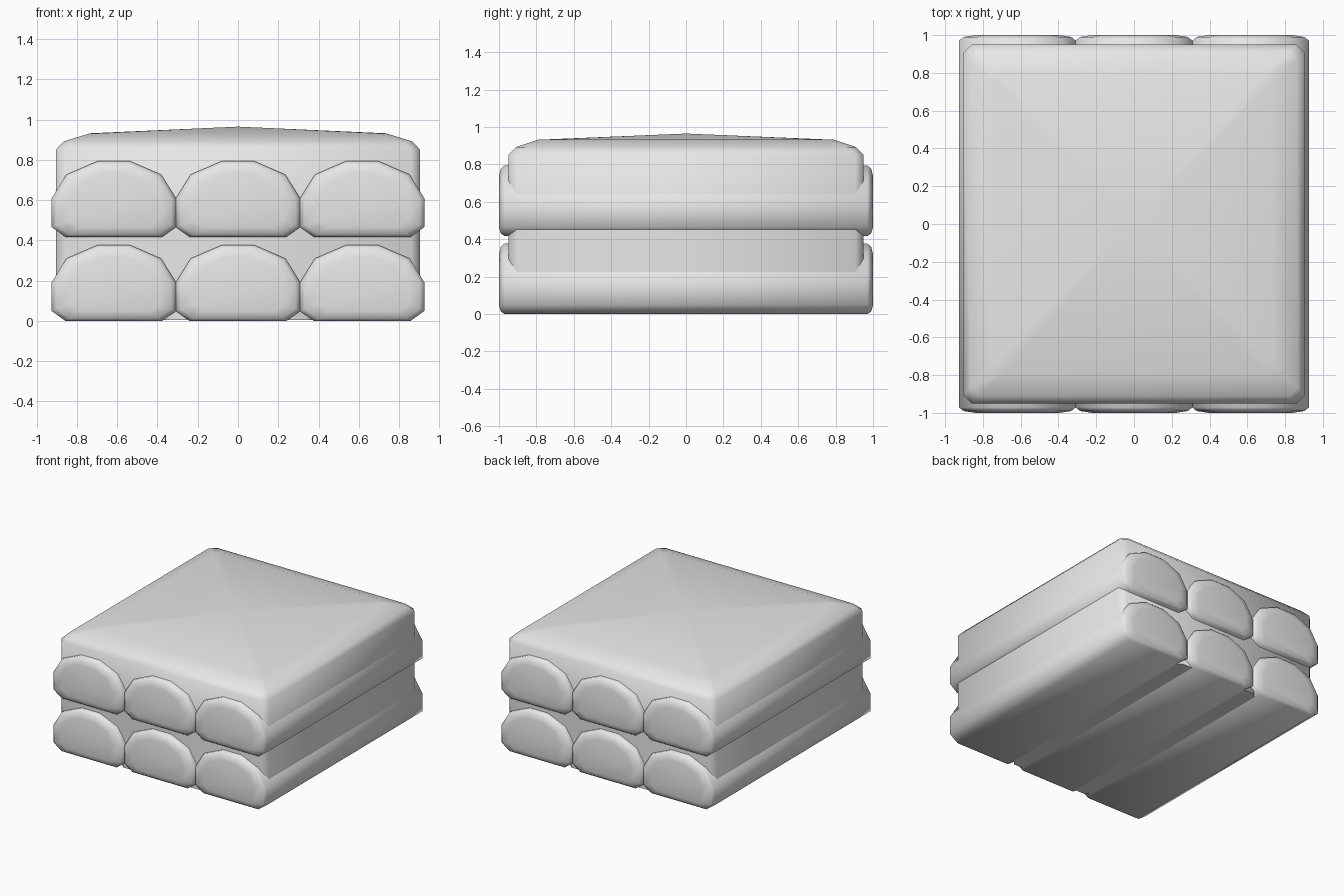
import bpy, bmesh
from math import radians

cube = bpy.data.objects.get("Cube")
if cube:
    bpy.data.objects.remove(cube, do_unlink=True)

grey = bpy.data.materials.new("plain_grey")
grey.use_nodes = True
grey.diffuse_color = (0.8, 0.8, 0.8, 1)
grey.node_tree.nodes["Principled BSDF"].inputs["Base Color"].default_value = grey.diffuse_color


def loft(name, rings, angle, peak=None):
    """Skin matching rings of points; cap both ends, the last one with an optional peak."""
    bm = bmesh.new()
    loops = [[bm.verts.new(p) for p in ring] for ring in rings]
    n = len(loops[0])
    for a, b in zip(loops, loops[1:]):
        for i in range(n):
            j = (i + 1) % n
            bm.faces.new((a[i], a[j], b[j], b[i]))
    bm.faces.new(loops[0][::-1])
    if peak:
        tip = bm.verts.new(peak)
        for i in range(n):
            bm.faces.new((loops[-1][i], loops[-1][(i + 1) % n], tip))
    else:
        bm.faces.new(loops[-1])
    bmesh.ops.recalc_face_normals(bm, faces=bm.faces[:])
    mesh = bpy.data.meshes.new(name)
    bm.to_mesh(mesh)
    bm.free()
    mesh.materials.append(grey)
    obj = bpy.data.objects.new(name, mesh)
    bpy.context.collection.objects.link(obj)
    bpy.ops.object.select_all(action='DESELECT')
    obj.select_set(True)
    bpy.context.view_layer.objects.active = obj
    bpy.ops.object.shade_smooth_by_angle(angle=radians(angle))
    return obj


# Sponge fingers: a domed loaf section with softly rounded ends
half = [(0.24, 0), (0.31, 0.05), (0.31, 0.19), (0.235, 0.31), (0.08, 0.377)]
section = half + [(-x, z) for x, z in reversed(half)]
end_steps = [(1.0, 0.72), (0.99, 0.92), (0.97, 1.0)]  # depth, scale
stations = [(-y, s) for y, s in end_steps] + [(y, s) for y, s in reversed(end_steps)]
mid_z = 0.17


def finger(name, x, z):
    rings = [[(x + px * s, y, z + mid_z + (pz - mid_z) * s) for px, pz in section]
             for y, s in stations]
    loft(name, rings, 89)


for level, z in (("lower", 0), ("upper", 0.417)):
    for side, x in (("right", -0.617), ("middle", 0), ("left", 0.617)):
        finger(f"{level}_{side}_finger", x, z)


# Cream layers: rectangles with clipped corners
def slab_ring(hx, hy, z, c=0.045):
    quarter = [(hx, hy - c), (hx - c, hy)]
    pts = quarter + [(-x, y) for x, y in reversed(quarter)]
    pts += [(-x, -y) for x, y in pts]
    return [(x, y, z) for x, y in pts]


loft("lower_cream", [slab_ring(0.905, 0.95, z) for z in (0.12, 0.5)], 50)
loft("upper_cream",
     [slab_ring(0.905, 0.95, 0.5), slab_ring(0.905, 0.95, 0.85),
      slab_ring(0.865, 0.91, 0.892), slab_ring(0.735, 0.79, 0.932)],
     50, peak=(0, 0, 0.965))

# Filling that closes the grooves between the lower fingers
loft("groove_filling", [slab_ring(0.38, 0.95, z) for z in (0.004, 0.1)], 50)
